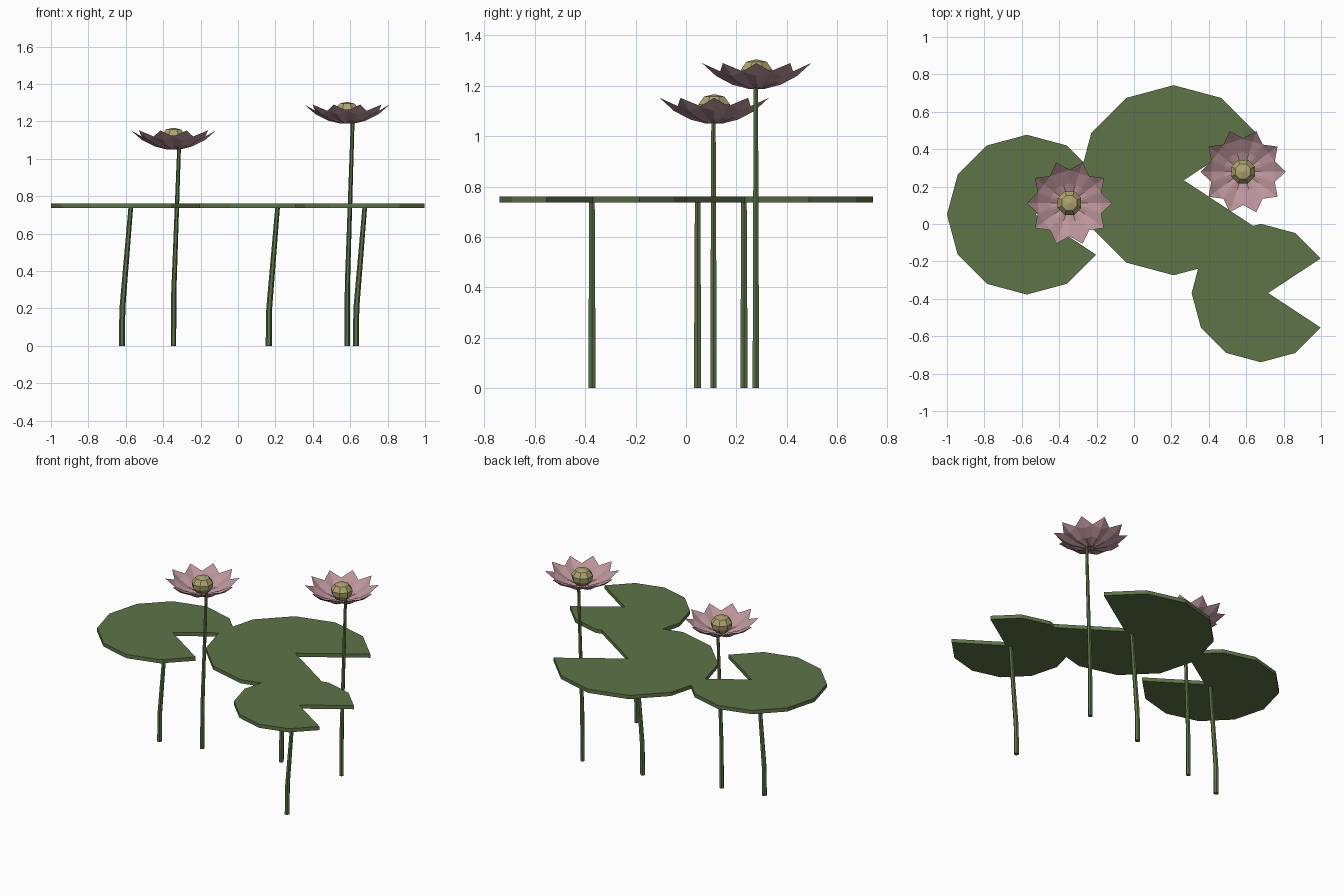
import bpy, bmesh
from math import sin, cos, pi, radians
from mathutils import Vector

if "Cube" in bpy.data.objects:
    bpy.data.objects.remove(bpy.data.objects["Cube"])


def material(name, rgb):
    m = bpy.data.materials.new(name)
    m.diffuse_color = (*rgb, 1)
    m.use_nodes = True
    m.node_tree.nodes["Principled BSDF"].inputs["Base Color"].default_value = m.diffuse_color
    return m


GREEN = material("leaf green", (0.112, 0.172, 0.065))
PINK = material("dusty pink", (0.50, 0.30, 0.33))
YELLOW = material("seed yellow", (0.42, 0.37, 0.16))


def finish(name, bm, mat, recalc=True):
    if recalc:
        bmesh.ops.recalc_face_normals(bm, faces=bm.faces)
    me = bpy.data.meshes.new(name)
    bm.to_mesh(me)
    bm.free()
    me.materials.append(mat)
    ob = bpy.data.objects.new(name, me)
    bpy.context.collection.objects.link(ob)
    return ob


def loft(bm, rings):
    """Closed skin through rings of points, capped at both ends."""
    vs = [[bm.verts.new(p) for p in ring] for ring in rings]
    n = len(vs[0])
    for a, b in zip(vs, vs[1:]):
        for i in range(n):
            j = (i + 1) % n
            bm.faces.new((a[i], a[j], b[j], b[i]))
    bm.faces.new(vs[0][::-1])
    bm.faces.new(vs[-1])


def ring(x, y, z, r, n, start=0.0):
    return [(x + r * cos(start + 2 * pi * i / n), y + r * sin(start + 2 * pi * i / n), z)
            for i in range(n)]


def stem(name, x, y, height, lean, r0, r1):
    bm = bmesh.new()
    path = [(0, 0, r0), (0.27, 0.06, r0 * 0.95), (1, 1, r1)]
    loft(bm, [ring(x + lean * k, y, height * t, r, 6) for t, k, r in path])
    finish(name, bm, GREEN)


def pad(name, x, y, r):
    # twelve-sided disc whose +x corner is pulled in to make the notch
    outline = [(x + 0.107 * r, y)]
    outline += [(x + r * cos(radians(a)), y + r * sin(radians(a))) for a in range(30, 331, 30)]
    bm = bmesh.new()
    low = [bm.verts.new((px, py, 0.736)) for px, py in outline]
    face = bm.faces.new(low)
    top = bmesh.ops.extrude_face_region(bm, geom=[face])["geom"]
    bmesh.ops.translate(bm, vec=(0, 0, 0.025),
                        verts=[g for g in top if isinstance(g, bmesh.types.BMVert)])
    if not any(f.normal.z < -0.9 for f in bm.faces) and len(bm.faces) < 14:
        bm.faces.new(low[::-1])
    finish(name, bm, GREEN)


def petals(name, x, y, z, count=10):
    # each petal is a creased, upturned boat: (radius, half width, crease z, edge z)
    rows = [(0.035, 0.014, 0.000, 0.006), (0.10, 0.038, 0.016, 0.028),
            (0.168, 0.057, 0.050, 0.068)]
    bm = bmesh.new()
    for k in range(count):
        a = 2 * pi * k / count
        out, side = Vector((cos(a), sin(a), 0)), Vector((-sin(a), cos(a), 0))
        base = Vector((x, y, z))
        grid = [[bm.verts.new(base + out * r + side * w * s + Vector((0, 0, ze if s else zc)))
                 for s in (-1, 0, 1)] for r, w, zc, ze in rows]
        tip = bm.verts.new(base + out * 0.228 + Vector((0, 0, 0.102)))
        root = bm.verts.new(base)
        for i in (0, 1):
            bm.faces.new((root, grid[0][i], grid[0][i + 1]))
            for p, q in zip(grid, grid[1:]):
                bm.faces.new((p[i], q[i], q[i + 1], p[i + 1]))
            bm.faces.new((grid[-1][i], tip, grid[-1][i + 1]))
    finish(name, bm, PINK, recalc=False)


def seed_head(name, x, y, z):
    bm = bmesh.new()
    profile = [(0.04, 0.015), (0.064, 0.045), (0.068, 0.075), (0.044, 0.107), (0.004, 0.116)]
    loft(bm, [ring(x, y, z + h, r, 8, pi / 8) for r, h in profile])
    finish(name, bm, YELLOW)


# floating pads on leaning stems
for label, x, y, r in (("left", -0.573, 0.05, 0.427), ("middle", 0.212, 0.234, 0.508),
                       ("front", 0.678, -0.369, 0.370)):
    pad(label + "_pad", x, y, r)
    stem(label + "_pad_stem", x - 0.048, y - 0.004, 0.745, 0.048, 0.0165, 0.0125)

# blossoms on taller stems
for label, x, y, z in (("left", -0.345, 0.112, 1.05), ("right", 0.583, 0.28, 1.188)):
    stem(label + "_flower_stem", x, y - 0.003, z + 0.012, 0.03, 0.0145, 0.010)
    petals(label + "_petals", x, y, z)
    seed_head(label + "_seed_head", x, y, z)
